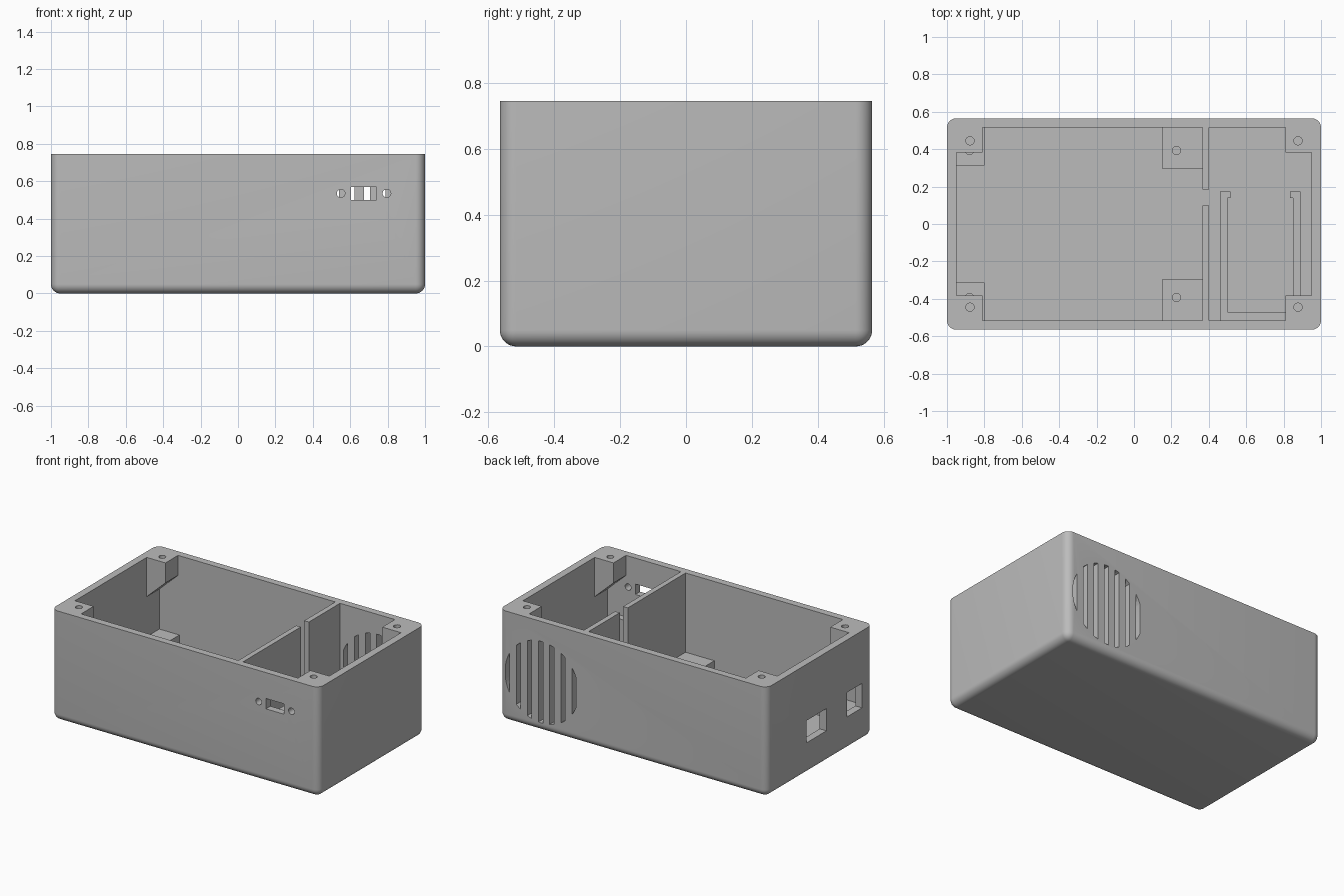
import bpy, bmesh, math
from mathutils import Vector

cube = bpy.data.objects.get("Cube")
if cube:
    bpy.data.objects.remove(cube)

HX, HY, TOP = 1.0, 0.565, 0.745      # outer half sizes and height
IX, IY, FLOOR = 0.95, 0.517, 0.05    # cavity half sizes and floor level

grey = bpy.data.materials.new("plain grey")
grey.use_nodes = True
colour = (0.5, 0.5, 0.5, 1)
grey.diffuse_color = colour
grey.node_tree.nodes["Principled BSDF"].inputs["Base Color"].default_value = colour


def add(name, bm):
    bmesh.ops.recalc_face_normals(bm, faces=bm.faces[:])
    mesh = bpy.data.meshes.new(name)
    bm.to_mesh(mesh)
    bm.free()
    mesh.materials.append(grey)
    ob = bpy.data.objects.new(name, mesh)
    bpy.context.collection.objects.link(ob)
    return ob


def prism(name, pts, axis, lo, hi):
    """Extrude a profile: (x, y) points along z, or (x, z) points along y."""
    bm = bmesh.new()
    place = (lambda a, b: (a, b, lo)) if axis == "z" else (lambda a, b: (a, lo, b))
    face = bm.faces.new([bm.verts.new(place(a, b)) for a, b in pts])
    new = bmesh.ops.extrude_face_region(bm, geom=[face])["geom"]
    step = Vector((0, 0, hi - lo) if axis == "z" else (0, hi - lo, 0))
    bmesh.ops.translate(bm, vec=step, verts=[v for v in new if isinstance(v, bmesh.types.BMVert)])
    return add(name, bm)


def box(name, x0, x1, y0, y1, z0, z1):
    return prism(name, [(x0, y0), (x1, y0), (x1, y1), (x0, y1)], "z", z0, z1)


def rod(a, b, axis, lo, hi, r=0.022, n=24):
    ring = [(a + r * math.cos(math.tau * i / n), b + r * math.sin(math.tau * i / n)) for i in range(n)]
    return prism("cutter", ring, axis, lo, hi)


def cut(ob, cutters):
    bpy.ops.object.select_all(action="DESELECT")
    bpy.context.view_layer.objects.active = ob
    ob.select_set(True)
    for c in cutters:
        c.hide_render = True
        mod = ob.modifiers.new("cut", "BOOLEAN")
        mod.operation, mod.solver, mod.object = "DIFFERENCE", "EXACT", c
        bpy.ops.object.modifier_apply(modifier=mod.name)
        bpy.data.objects.remove(c)
    bpy.ops.object.shade_smooth_by_angle(angle=math.radians(30))


# Outer shell: block with rounded upright and bottom edges
shell = box("case_shell", -HX, HX, -HY, HY, 0, TOP)
bm = bmesh.new()
bm.from_mesh(shell.data)
edges = [e for e in bm.edges if min(v.co.z for v in e.verts) < 0.01]
bmesh.ops.bevel(bm, geom=edges, offset=0.05, segments=8, profile=0.5, affect="EDGES")
bm.to_mesh(shell.data)
bm.free()

# Cavity, connector slot with screw holes, and end ports
cutters = [
    box("cutter", -IX, IX, -IY, IY, FLOOR, 1),
    box("cutter", 0.605, 0.74, -0.7, -0.45, 0.5, 0.57),
    rod(0.55, 0.535, "y", -0.7, -0.45),
    rod(0.795, 0.535, "y", -0.7, -0.45),
    box("cutter", -1.1, -0.9, -0.07, 0.14, 0.215, 0.365),
    box("cutter", -1.1, -0.9, -0.45, -0.29, 0.225, 0.39),
]

# Round vent grille made of upright slots
VX, VZ, VR = 0.682, 0.335, 0.275
for i in range(-3, 4):
    mid = 0.69 + i * 0.083
    xs = [mid + 0.016 * t / 4 for t in range(-4, 5)]
    arc = [(x, math.sqrt(VR ** 2 - (x - VX) ** 2)) for x in xs if abs(x - VX) < VR * 0.998]
    profile = [(x, VZ + h) for x, h in arc] + [(x, VZ - h) for x, h in reversed(arc)]
    cutters.append(prism("cutter", profile, "y", 0.5, 0.7))
cut(shell, cutters)

# Corner screw posts with sloping undersides, and board standoffs
for sy, end in ((-1, "front"), (1, "back")):
    for sx, side in ((-1, "right"), (1, "left")):
        outline = [(sx * IX, TOP), (sx * 0.81, TOP), (sx * 0.81, 0.61), (sx * IX, 0.48)]
        post = prism(f"{end}_{side}_screw_post", outline, "y", sy * 0.383, sy * IY)
        cut(post, [rod(sx * 0.877, sy * 0.445, "z", 0.61, 1)])
    outer = box(f"{end}_outer_standoff", -IX, -0.8, *sorted((sy * 0.313, sy * IY)), FLOOR, 0.21)
    cut(outer, [rod(-0.88, sy * 0.393, "z", 0.08, 0.4)])
    inner = box(f"{end}_inner_standoff", 0.15, 0.365, *sorted((sy * 0.298, sy * IY)), FLOOR, 0.21)
    cut(inner, [rod(0.228, sy * 0.393, "z", 0.08, 0.4)])

# Divider wall in two pieces with a cable gap
box("front_divider", 0.365, 0.4, -IY, 0.1, FLOOR, TOP)
box("back_divider", 0.365, 0.4, 0.185, IY, FLOOR, TOP)

# U-shaped module holder with hooked ends
CX = 0.675
half = [(0.215, -IY), (0.215, 0.175), (0.16, 0.175), (0.16, 0.14), (0.175, 0.14), (0.175, -0.47)]
holder = [(CX - a, b) for a, b in half] + [(CX + a, b) for a, b in reversed(half)]
prism("module_holder", holder, "z", FLOOR, 0.33)
